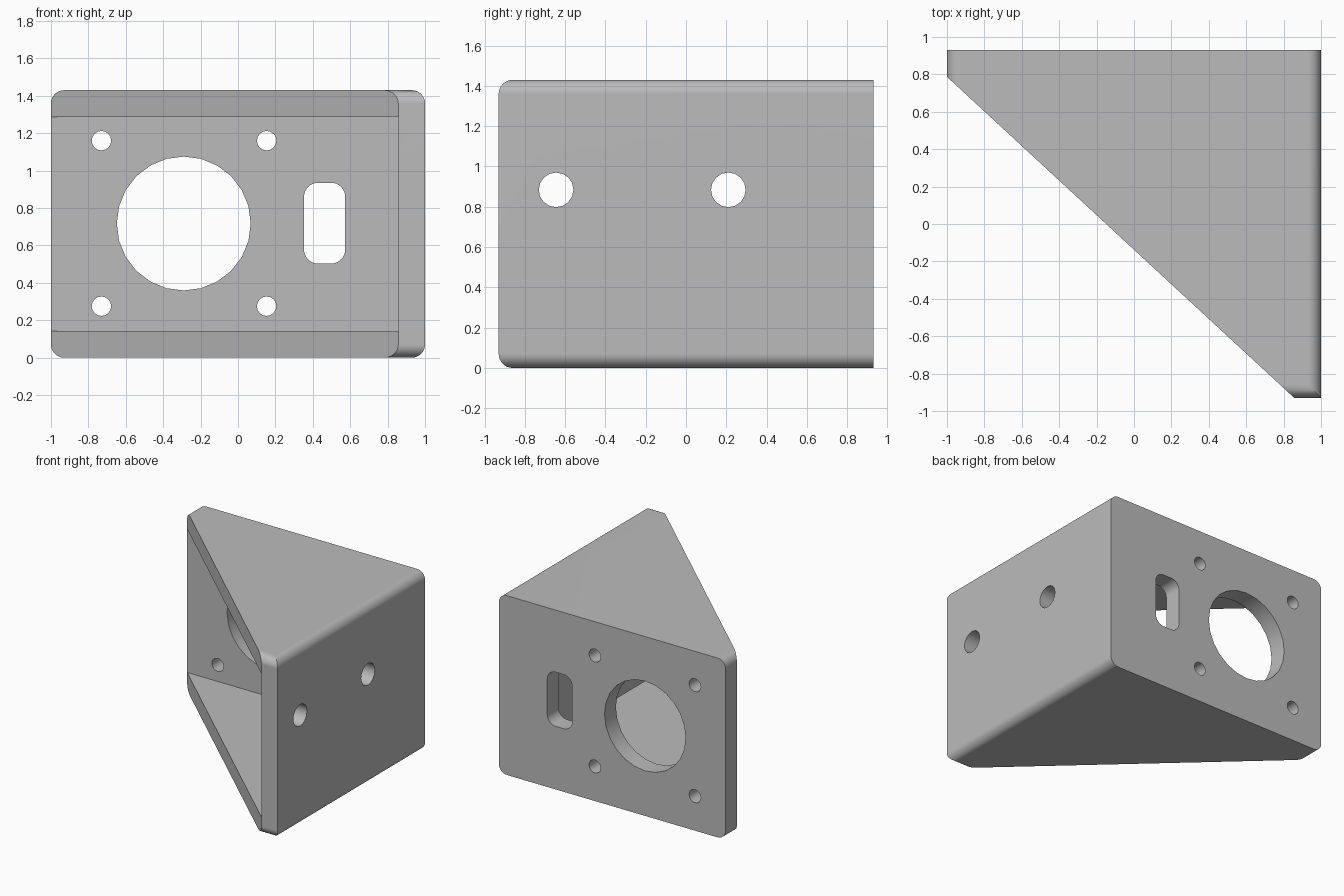
import bpy, bmesh, math
from mathutils import Vector

cube = bpy.data.objects.get("Cube")
if cube:
    bpy.data.objects.remove(cube, do_unlink=True)

W, D, H = 1.0, 0.93, 1.43      # half width, half depth, height
T, R = 0.143, 0.07             # wall thickness, corner radius


def rounded_rect(u0, u1, v0, v1, r, steps=8):
    """Outline of a rectangle with rounded corners."""
    corners = [(u1 - r, v1 - r), (u0 + r, v1 - r), (u0 + r, v0 + r), (u1 - r, v0 + r)]
    pts = []
    for q, (u, v) in enumerate(corners):
        for i in range(steps + 1):
            a = math.pi / 2 * (q + i / steps)
            pts.append((u + r * math.cos(a), v + r * math.sin(a)))
    return pts


def circle(u, v, r, n):
    return [(u + r * math.cos(2 * math.pi * i / n), v + r * math.sin(2 * math.pi * i / n))
            for i in range(n)]


def prism(name, outline, axis, lo, hi):
    """Extrude a 2D outline along x, y or z from lo to hi."""
    place = {"x": lambda u, v, w: (w, u, v),
             "y": lambda u, v, w: (u, w, v),
             "z": lambda u, v, w: (u, v, w)}[axis]
    bm = bmesh.new()
    face = bm.faces.new([bm.verts.new(place(u, v, lo)) for u, v in outline])
    ext = bmesh.ops.extrude_face_region(bm, geom=[face])
    verts = [g for g in ext["geom"] if isinstance(g, bmesh.types.BMVert)]
    bmesh.ops.translate(bm, verts=verts, vec=Vector(place(0, 0, hi - lo)))
    bmesh.ops.recalc_face_normals(bm, faces=bm.faces)
    mesh = bpy.data.meshes.new(name)
    bm.to_mesh(mesh)
    bm.free()
    obj = bpy.data.objects.new(name, mesh)
    bpy.context.collection.objects.link(obj)
    return obj


def combine(target, tool, operation):
    """Apply a boolean and discard the tool."""
    mod = target.modifiers.new(operation, "BOOLEAN")
    mod.object, mod.operation, mod.solver = tool, operation, "EXACT"
    bpy.context.view_layer.objects.active = target
    bpy.ops.object.modifier_apply(modifier=mod.name)
    bpy.data.objects.remove(tool, do_unlink=True)


# Block with rounded long edges, rounded front corners and a diagonal front
bracket = prism("corner_bracket", rounded_rect(-W, W, 0, H, R), "y", -2, D)
combine(bracket, prism("side_shape", rounded_rect(-D, 2, 0, H, R), "x", -2, 2), "INTERSECT")
slope = (T - 2 * D) / (2 * W - T)
diagonal = lambda x: D - T + slope * (x + W)
wedge = [(-2, diagonal(-2)), (1.5, diagonal(1.5)), (1.5, diagonal(-2))]
combine(bracket, prism("wedge_shape", wedge, "z", -1, 3), "INTERSECT")

# Hollow between the walls
cavity = [(-2, -2), (W - T, -2), (W - T, D - T), (-2, D - T)]
combine(bracket, prism("cavity", cavity, "z", T, H - T), "DIFFERENCE")

# Back wall: motor opening, four screw holes, slot
back_holes = [circle(-0.29, 0.717, 0.358, 24), rounded_rect(0.353, 0.573, 0.503, 0.935, 0.075)]
back_holes += [circle(x, z, 0.052, 16) for x in (-0.73, 0.153) for z in (0.275, 1.16)]
for outline in back_holes:
    combine(bracket, prism("back_hole", outline, "y", 0.7, 1.1), "DIFFERENCE")

# Side wall: two mounting holes
for y in (-0.645, 0.21):
    combine(bracket, prism("side_hole", circle(y, 0.884, 0.086, 16), "x", 0.7, 1.2), "DIFFERENCE")

# Plain grey finish
grey = bpy.data.materials.new("grey")
grey.use_nodes = True
colour = (0.5, 0.5, 0.5, 1)
grey.diffuse_color = colour
grey.node_tree.nodes["Principled BSDF"].inputs["Base Color"].default_value = colour
bracket.data.materials.clear()
bracket.data.materials.append(grey)

# Smooth the roundings while the walls stay flat
bpy.ops.object.select_all(action="DESELECT")
bracket.select_set(True)
bpy.context.view_layer.objects.active = bracket
bpy.ops.object.shade_smooth_by_angle(angle=math.radians(30))
weighted = bracket.modifiers.new("weighted_normals", "WEIGHTED_NORMAL")
weighted.keep_sharp = True
